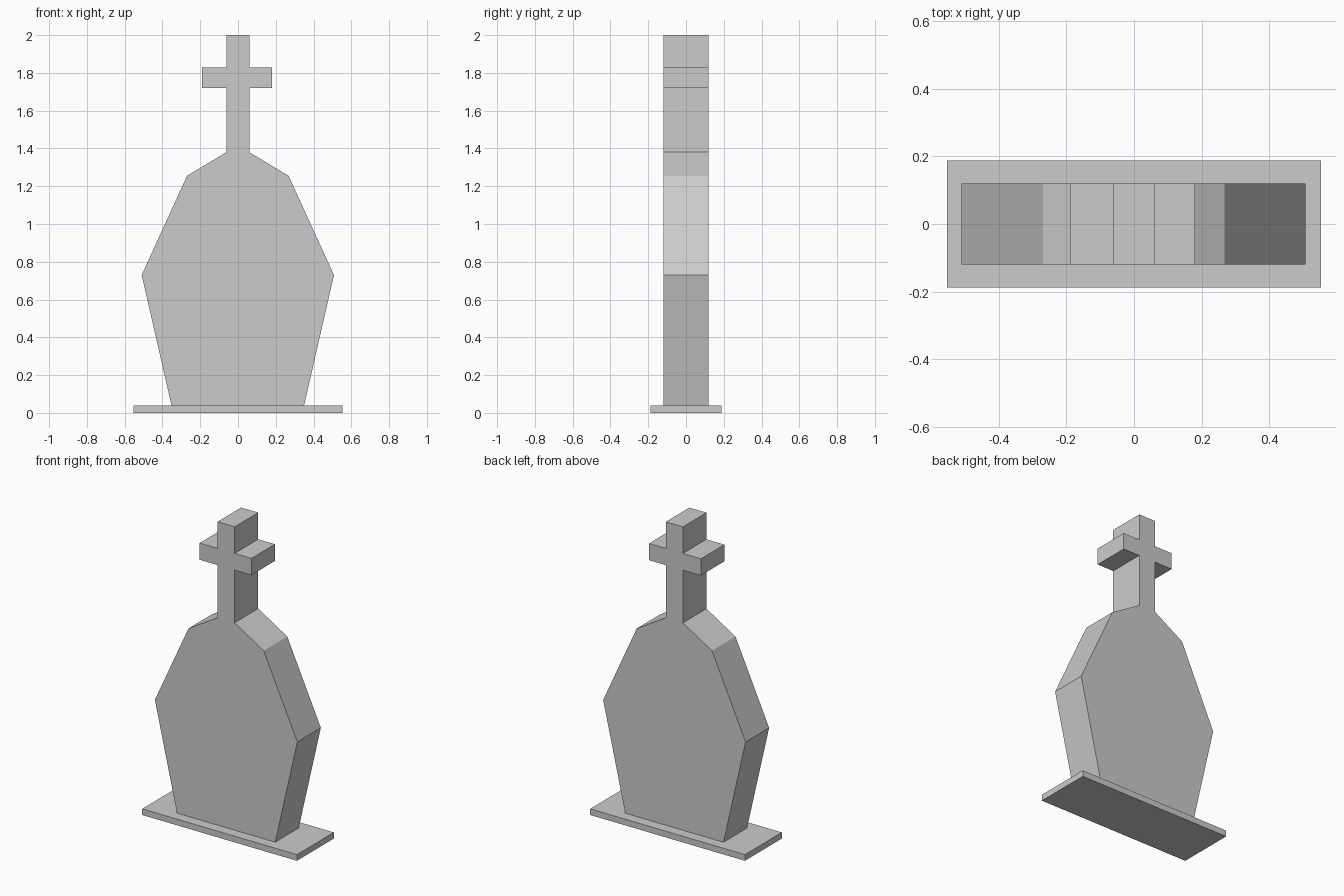
import bpy, bmesh

if "Cube" in bpy.data.objects:
    bpy.data.objects.remove(bpy.data.objects["Cube"])


def prism(name, outline, half_depth):
    """Extrude an x-z outline symmetrically along y."""
    bm = bmesh.new()
    face = bm.faces.new([bm.verts.new((x, -half_depth, z)) for x, z in outline])
    ext = bmesh.ops.extrude_face_region(bm, geom=[face])
    new_verts = [g for g in ext["geom"] if isinstance(g, bmesh.types.BMVert)]
    bmesh.ops.translate(bm, verts=new_verts, vec=(0, 2 * half_depth, 0))
    bmesh.ops.recalc_face_normals(bm, faces=bm.faces)
    mesh = bpy.data.meshes.new(name)
    bm.to_mesh(mesh)
    bm.free()
    obj = bpy.data.objects.new(name, mesh)
    bpy.context.collection.objects.link(obj)
    return obj


# Base slab
prism("base_slab", [(-0.553, 0), (0.553, 0), (0.553, 0.04), (-0.553, 0.04)], 0.188)

# Headstone with cross: right half of the outline, bottom to top
right = [(0.35, 0.04), (0.508, 0.73), (0.268, 1.255), (0.06, 1.38),
         (0.06, 1.72), (0.18, 1.72), (0.18, 1.828), (0.06, 1.828), (0.06, 2.0)]
# Mirrored left half; the left arm of the cross is slightly longer
left = [(-0.19 if x == 0.18 else -x - 0.002, z) for x, z in reversed(right)]
prism("headstone_with_cross", right + left, 0.12)
